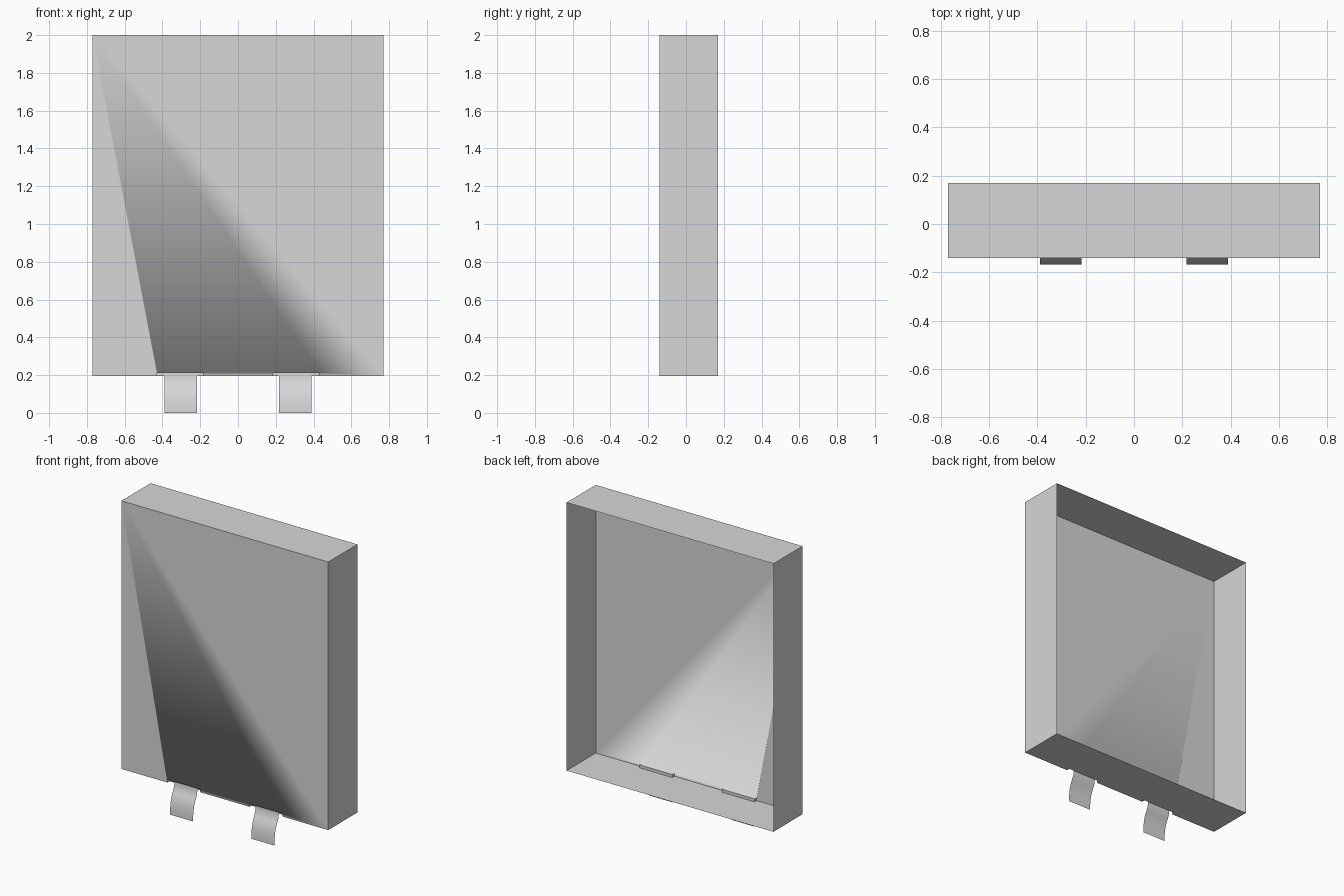
import bpy
import bmesh

cube = bpy.data.objects.get("Cube")
if cube:
    bpy.data.objects.remove(cube)

# One plain grey for everything
grey = bpy.data.materials.new("light grey")
grey.use_nodes = True
colour = (0.68, 0.68, 0.68, 1)
grey.diffuse_color = colour
grey.node_tree.nodes["Principled BSDF"].inputs["Base Color"].default_value = colour

HALF = 0.77                      # half width of the case
FRONT, BACK = -0.14, 0.17
LOW, TOP = 0.195, 2.0
SLOT_IN, SLOT_OUT = 0.185, 0.428  # slot limits on each side
SLOT_TOP, SLOT_BACK = 0.215, -0.118


def finish(name, bm):
    mesh = bpy.data.meshes.new(name)
    bm.to_mesh(mesh)
    bm.free()
    mesh.materials.append(grey)
    obj = bpy.data.objects.new(name, mesh)
    bpy.context.collection.objects.link(obj)
    return obj


def add_face(bm, points):
    return bm.faces.new([bm.verts.new(p) for p in points])


def notched_edge(inset):
    """Lower edge from left to right, stepping in at both slots."""
    a, b = SLOT_IN, SLOT_OUT
    return [(-HALF, 0), (-b, 0), (-b, inset), (-a, inset), (-a, 0),
            (a, 0), (a, inset), (b, inset), (b, 0), (HALF, 0)]


# Case: open-backed thin shell with two small slots at the lower front edge
bm = bmesh.new()
add_face(bm, [(x, FRONT, LOW + d) for x, d in notched_edge(SLOT_TOP - LOW)]
         + [(HALF, FRONT, TOP), (-HALF, FRONT, TOP)])
add_face(bm, [(-HALF, BACK, LOW), (HALF, BACK, LOW)]
         + [(x, FRONT + d, LOW) for x, d in reversed(notched_edge(SLOT_BACK - FRONT))])
add_face(bm, [(-HALF, FRONT, TOP), (HALF, FRONT, TOP),
              (HALF, BACK, TOP), (-HALF, BACK, TOP)])
for side in (-1, 1):
    wall = [(side * HALF, FRONT, LOW), (side * HALF, BACK, LOW),
            (side * HALF, BACK, TOP), (side * HALF, FRONT, TOP)]
    add_face(bm, wall if side > 0 else wall[::-1])
    # Slot roof, rear and cheeks
    x0, x1 = sorted((side * SLOT_IN, side * SLOT_OUT))
    add_face(bm, [(x0, FRONT, SLOT_TOP), (x0, SLOT_BACK, SLOT_TOP),
                  (x1, SLOT_BACK, SLOT_TOP), (x1, FRONT, SLOT_TOP)])
    add_face(bm, [(x0, SLOT_BACK, LOW), (x1, SLOT_BACK, LOW),
                  (x1, SLOT_BACK, SLOT_TOP), (x0, SLOT_BACK, SLOT_TOP)])
    for x in (x0, x1):
        cheek = [(x, FRONT, LOW), (x, SLOT_BACK, LOW),
                 (x, SLOT_BACK, SLOT_TOP), (x, FRONT, SLOT_TOP)]
        add_face(bm, cheek if x == x0 else cheek[::-1])
bmesh.ops.remove_doubles(bm, verts=bm.verts[:], dist=0.0005)

# The front panel blends softly into the slot roofs; other edges stay sharp
for face in bm.faces:
    face.smooth = True
for edge in bm.edges:
    edge.smooth = all(abs(v.co.z - SLOT_TOP) < 0.001 and abs(v.co.y - FRONT) < 0.001
                      for v in edge.verts)
finish("case_shell", bm)

# Tabs: thin curved strips hanging from the slots
profile = [(-0.121, SLOT_TOP), (-0.122, 0.19), (-0.127, 0.165), (-0.137, 0.143),
           (-0.148, 0.122), (-0.157, 0.098), (-0.163, 0.07), (-0.167, 0.035),
           (-0.168, 0)]
for name, centre in (("left_tab", 0.303), ("right_tab", -0.303)):
    bm = bmesh.new()
    rows = [[bm.verts.new((centre + s * 0.086, y, z)) for s in (-1, 1)]
            for y, z in profile]
    for upper, lower in zip(rows, rows[1:]):
        bm.faces.new((lower[0], lower[1], upper[1], upper[0])).smooth = True
    finish(name, bm)
